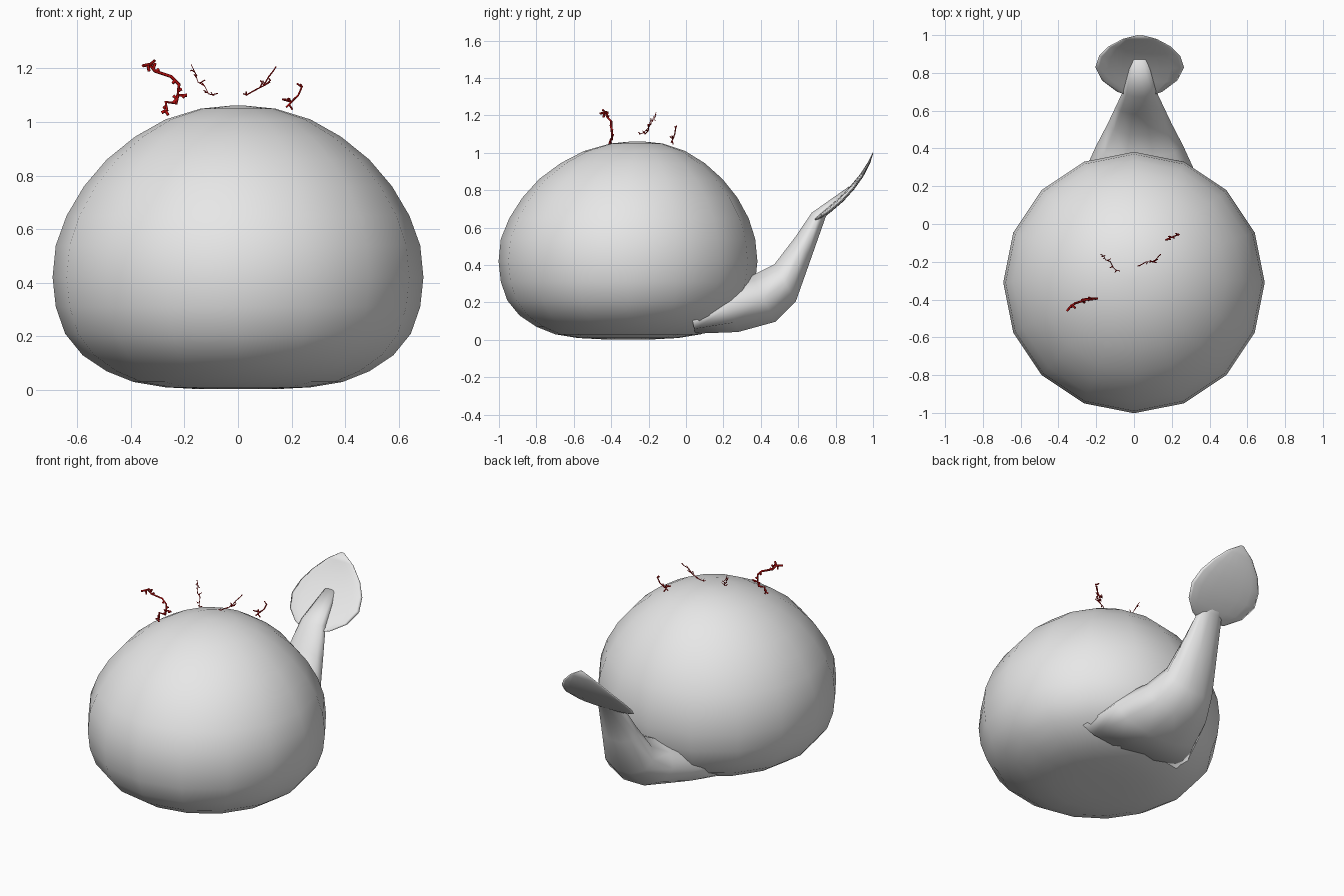
import bpy, bmesh, math, random
from mathutils import Vector

if "Cube" in bpy.data.objects:
    bpy.data.objects.remove(bpy.data.objects["Cube"])

random.seed(4)


def material(name, rgb):
    m = bpy.data.materials.new(name)
    m.diffuse_color = (*rgb, 1)
    m.use_nodes = True
    m.node_tree.nodes["Principled BSDF"].inputs["Base Color"].default_value = m.diffuse_color
    return m


GREY = material("grey_skin", (0.8, 0.8, 0.8))
RED = material("dark_red", (0.5, 0.005, 0.005))


def loft(name, rings, mat):
    """Skin a list of equal-length closed rings and cap both ends."""
    bm = bmesh.new()
    loops = [[bm.verts.new(p) for p in ring] for ring in rings]
    n = len(loops[0])
    for a, b in zip(loops, loops[1:]):
        for i in range(n):
            j = (i + 1) % n
            bm.faces.new((a[i], a[j], b[j], b[i]))
    bm.faces.new(loops[0])
    bm.faces.new(loops[-1])
    bmesh.ops.recalc_face_normals(bm, faces=bm.faces)
    for f in bm.faces:
        f.smooth = True
    me = bpy.data.meshes.new(name)
    bm.to_mesh(me)
    bm.free()
    me.materials.append(mat)
    ob = bpy.data.objects.new(name, me)
    bpy.context.collection.objects.link(ob)
    return ob


# Body: rounded dome of 16-sided rings (z, radius, centre y)
profile = [(0.003, 0.14, -0.31), (0.01, 0.27, -0.31), (0.03, 0.39, -0.31),
           (0.07, 0.49, -0.31), (0.13, 0.58, -0.31), (0.21, 0.645, -0.31),
           (0.31, 0.68, -0.31), (0.42, 0.692, -0.31), (0.54, 0.68, -0.31),
           (0.65, 0.64, -0.305), (0.76, 0.575, -0.3), (0.86, 0.49, -0.295),
           (0.945, 0.385, -0.285), (1.01, 0.27, -0.275), (1.05, 0.14, -0.265),
           (1.061, 0.03, -0.26)]
rings = []
for z, r, cy in profile:
    angles = [math.tau * i / 16 for i in range(16)]
    rings.append([(r * math.sin(a), cy - r * math.cos(a), z) for a in angles])
loft("body", rings, GREY)


def oval_rings(sections, n, cx=0.03):
    """Oval rings from (top y, top z, bottom y, bottom z, half width)."""
    out = []
    for ty, tz, by, bz, w in sections:
        top, bot = Vector((cx, ty, tz)), Vector((cx, by, bz))
        mid, half = (top + bot) / 2, (top - bot) / 2
        out.append([mid + half * math.sin(a) + Vector((w * math.cos(a), 0, 0))
                    for a in (math.tau * i / n for i in range(n))])
    return out


# Tail: wide at the body, curving up to a narrow tip
loft("tail", oval_rings([
    (0.02, 0.17, 0.05, 0.03, 0.38), (0.20, 0.32, 0.28, 0.035, 0.31),
    (0.35, 0.35, 0.48, 0.09, 0.23), (0.47, 0.41, 0.59, 0.20, 0.17),
    (0.58, 0.55, 0.67, 0.43, 0.125), (0.67, 0.68, 0.75, 0.66, 0.085),
    (0.87, 0.82, 0.88, 0.79, 0.04)], 10), GREY)

# Fluke: thin curved leaf under the tail tip (centre y, z, half width, thickness)
leaf = [(0.67, 0.632, 0.03, 0.005), (0.70, 0.648, 0.12, 0.02),
        (0.76, 0.69, 0.20, 0.03), (0.83, 0.75, 0.235, 0.03),
        (0.89, 0.815, 0.215, 0.028), (0.94, 0.88, 0.165, 0.022),
        (0.98, 0.95, 0.09, 0.014), (1.0, 1.0, 0.01, 0.004)]
loft("tail_fluke", oval_rings([(y - 0.35 * t, z + 0.35 * t, y + 0.35 * t, z - 0.35 * t, w)
                               for y, z, w, t in leaf], 16), GREY)


def twig(name, paths, radius, spurs):
    """Branching red twig: main paths plus short random side spurs."""
    lines = [[Vector(p) for p in path] for path in paths]
    for path in list(lines):
        for a, b in zip(path, path[1:]):
            for _ in range(spurs):
                p = a.lerp(b, random.random())
                d = Vector([random.uniform(-1, 1) for _ in range(3)])
                d.y *= 0.4
                lines.append([p, p + d.normalized() * random.uniform(0.012, 0.025)])
    cu = bpy.data.curves.new(name, 'CURVE')
    cu.dimensions = '3D'
    cu.bevel_depth = radius
    cu.bevel_resolution = 0
    cu.use_fill_caps = True
    for path in lines:
        s = cu.splines.new('POLY')
        s.points.add(len(path) - 1)
        for pt, p in zip(s.points, path):
            pt.co = (*p, 1)
    cu.materials.append(RED)
    bpy.context.collection.objects.link(bpy.data.objects.new(name, cu))


# Twigs floating over the top of the body
twig("twig_left_front", [
    [(-0.19, -0.395, 1.10), (-0.225, -0.395, 1.10), (-0.22, -0.40, 1.14),
     (-0.25, -0.40, 1.17), (-0.31, -0.42, 1.19), (-0.33, -0.43, 1.215),
     (-0.31, -0.445, 1.23)],
    [(-0.225, -0.395, 1.10), (-0.23, -0.395, 1.07), (-0.27, -0.40, 1.075),
     (-0.265, -0.41, 1.045), (-0.285, -0.41, 1.035)],
    [(-0.33, -0.43, 1.215), (-0.355, -0.46, 1.21)]], 0.006, 1)
twig("twig_left", [
    [(-0.09, -0.25, 1.10), (-0.11, -0.23, 1.105), (-0.125, -0.20, 1.135),
     (-0.15, -0.19, 1.15), (-0.16, -0.17, 1.185), (-0.175, -0.16, 1.215)]], 0.002, 2)
twig("twig_middle", [
    [(0.03, -0.22, 1.10), (0.065, -0.20, 1.12), (0.095, -0.20, 1.135),
     (0.115, -0.19, 1.17), (0.135, -0.165, 1.195)],
    [(0.095, -0.20, 1.135), (0.12, -0.205, 1.15)]], 0.0025, 2)
twig("twig_right", [
    [(0.18, -0.08, 1.055), (0.20, -0.07, 1.075), (0.225, -0.06, 1.10),
     (0.24, -0.055, 1.135)],
    [(0.20, -0.07, 1.075), (0.165, -0.085, 1.085)]], 0.0035, 2)
